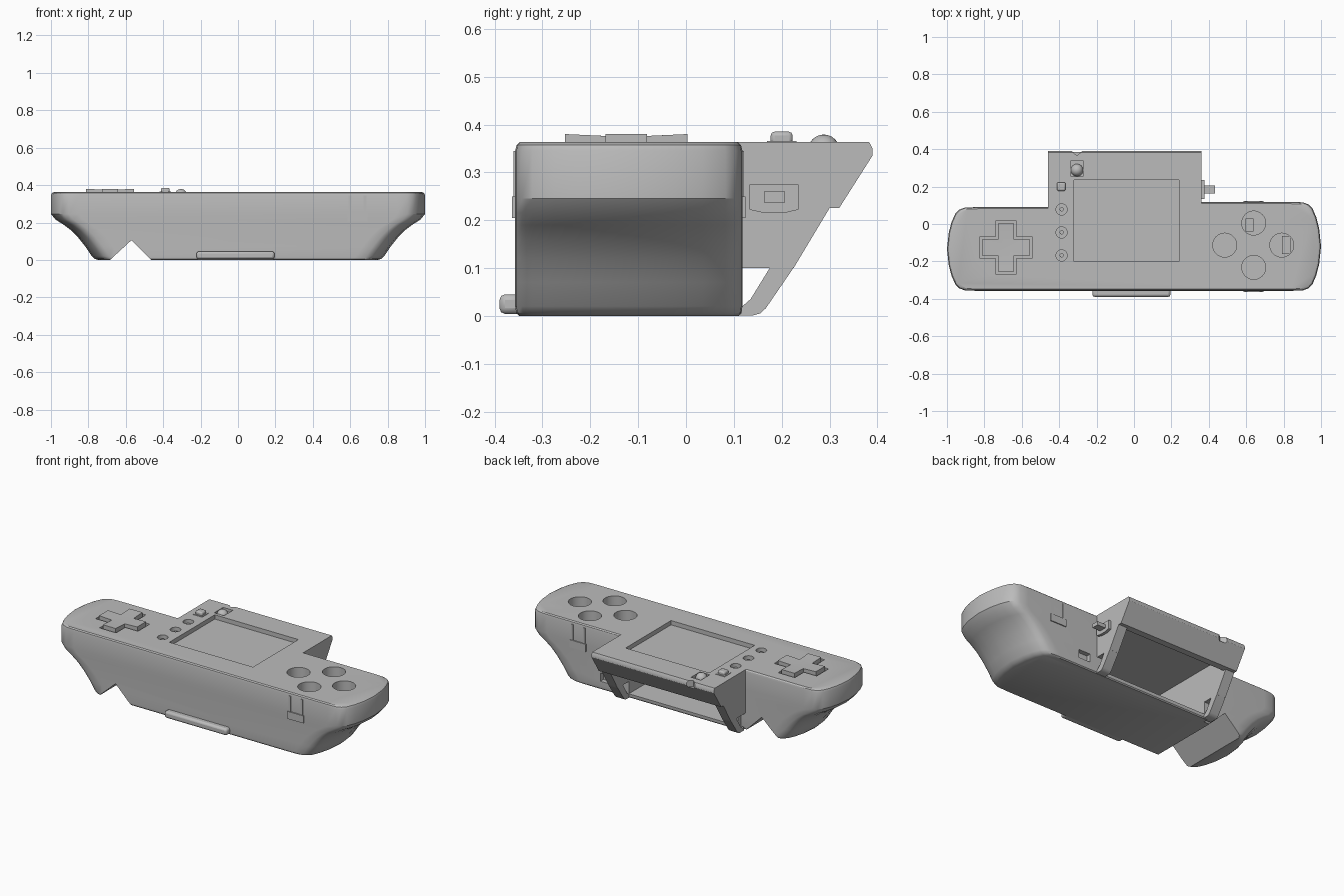
import bpy, bmesh, math
from mathutils import Vector

old = bpy.data.objects.get("Cube")
if old:
    bpy.data.objects.remove(old, do_unlink=True)

grey = bpy.data.materials.new("plain grey")
grey.use_nodes = True
grey.diffuse_color = (0.5, 0.5, 0.5, 1)
grey.node_tree.nodes["Principled BSDF"].inputs["Base Color"].default_value = (0.5, 0.5, 0.5, 1)


def finish(name, bm):
    bmesh.ops.recalc_face_normals(bm, faces=bm.faces)
    mesh = bpy.data.meshes.new(name)
    bm.to_mesh(mesh)
    bm.free()
    mesh.materials.append(grey)
    ob = bpy.data.objects.new(name, mesh)
    bpy.context.collection.objects.link(ob)
    return ob


def loft(name, rings):
    """Skin equal-length closed rings and cap both ends."""
    bm = bmesh.new()
    loops = [[bm.verts.new(p) for p in ring] for ring in rings]
    n = len(loops[0])
    for a, b in zip(loops, loops[1:]):
        for i in range(n):
            j = (i + 1) % n
            bm.faces.new((a[i], a[j], b[j], b[i]))
    bm.faces.new(loops[0])
    bm.faces.new(loops[-1])
    return finish(name, bm)


def prism(name, pts, axis, a, b):
    """Extrude a 2D outline along an axis from a to b."""
    put = {"x": lambda p, t: (t, p[0], p[1]),
           "y": lambda p, t: (p[0], t, p[1]),
           "z": lambda p, t: (p[0], p[1], t)}[axis]
    return loft(name, [[put(p, t) for p in pts] for t in (a, b)])


def box(name, x0, x1, y0, y1, z0, z1):
    return prism(name, [(x0, y0), (x1, y0), (x1, y1), (x0, y1)], "z", z0, z1)


def circle(x, y, r, n=32):
    return [(x + r * math.cos(k * math.tau / n), y + r * math.sin(k * math.tau / n)) for k in range(n)]


def cross(x, y, l, w):
    quarter = [(l, -w), (l, w), (w, w)]
    pts = []
    for _ in range(4):
        pts += quarter
        quarter = [(-q, p) for p, q in quarter]
    return [(x + p, y + q) for p, q in pts]


def activate(ob):
    bpy.ops.object.select_all(action="DESELECT")
    ob.select_set(True)
    bpy.context.view_layer.objects.active = ob


def boolean(ob, other, operation="DIFFERENCE"):
    mod = ob.modifiers.new("cut", "BOOLEAN")
    mod.operation, mod.solver, mod.object = operation, "EXACT", other
    activate(ob)
    bpy.ops.object.modifier_apply(modifier=mod.name)
    bpy.data.objects.remove(other, do_unlink=True)


def bevel(ob, width):
    mod = ob.modifiers.new("soft edges", "BEVEL")
    mod.width, mod.segments, mod.limit_method = width, 2, "ANGLE"
    return ob


TOP, FRONT = 0.363, -0.357


# Main body: bowed ends that sweep inward toward the base
def end_cap(back):
    mid, half = (FRONT + back) / 2, (back - FRONT) / 2
    cap = [(0.85, -1), (0.905, -0.99), (0.935, -0.94), (0.955, -0.85), (0.975, -0.65),
           (0.99, -0.4), (1, 0)]
    cap += [(x, -t) for x, t in reversed(cap[:-1])]
    return [(x, mid + t * half) for x, t in cap]


def outline(z, reach, inset):
    right = [(x - 1 + reach, y) for x, y in end_cap(0.118)]
    left = [(1 - x - reach, y) for x, y in reversed(end_cap(0.09))]
    pts = right + [(-0.43, 0.118), (-0.43, 0.09)] + left
    cy = (FRONT + 0.118) / 2
    return [(x * (1 - inset), cy + (y - cy) * (1 - inset * 4), z) for x, y in pts]


layers = [(0, 0.755, 0.008), (0.006, 0.768, 0.002), (0.02, 0.782, 0), (0.07, 0.815, 0),
          (0.12, 0.855, 0), (0.16, 0.895, 0), (0.19, 0.935, 0), (0.215, 0.975, 0),
          (0.245, 1, 0), (0.345, 1, 0), (0.357, 0.998, 0.003), (TOP, 0.994, 0.01)]
body = loft("main_body", [outline(*layer) for layer in layers])

# Raised rear section with a slanted back
head = prism("rear_section", [(0, 0.1), (0.225, 0.1), (0.30, 0.225), (0.32, 0.225), (0.39, 0.335),
                              (0.39, 0.35), (0.383, TOP), (0, TOP)], "x", -0.46, 0.36)
boolean(body, head, "UNION")

# Cut-outs: base notch, open bay at the back, screen recess, control holes
boolean(body, prism("notch_cut", [(-0.695, -0.01), (-0.57, 0.105), (-0.455, -0.01)], "y", -0.5, 0.5))
boolean(body, prism("bay_cut", [(-0.3, 0.025), (0.5, 0.025), (0.5, 0.225), (0.28, 0.225),
                                (0.32, 0.31), (-0.3, 0.31)], "x", -0.40, 0.30))
boolean(body, box("screen_cut", -0.32, 0.24, -0.2, 0.235, 0.337, 0.5))
boolean(body, prism("edge_notch_cut", [(-0.345, 0.4), (-0.305, 0.365), (-0.265, 0.4)], "z", 0.325, 0.5))
boolean(body, box("ball_seat_cut", -0.338, -0.272, 0.255, 0.34, 0.345, 0.5))
boolean(body, box("port_cut", 0.41, 0.49, 0.09, 0.2, 0.05, 0.1))
boolean(body, prism("pad_cut", cross(-0.685, -0.125, 0.142, 0.056), "z", 0.335, 0.5))
buttons = [(0.64, 0.005), (0.485, -0.113), (0.79, -0.113), (0.64, -0.232)]
for x, y in buttons:
    boolean(body, prism("button_cut", circle(x, y, 0.064), "z", 0.27, 0.5))
small_holes = [(-0.387, y) for y in (0.078, -0.045, -0.168)]
for x, y in small_holes:
    boolean(body, prism("small_cut", circle(x, y, 0.03, 20), "z", 0.325, 0.5))

# Posts inside the small holes, and ledges inside two of the large holes
for x, y in small_holes:
    prism("small_post", circle(x, y, 0.011, 12), "z", 0.32, 0.35)
box("hole_ledge", 0.595, 0.64, -0.04, 0.03, 0.265, 0.3)
box("hole_ledge", 0.79, 0.84, -0.16, -0.065, 0.265, 0.3)

# Slanted legs joining the rear section to the base
for x in (-0.46, 0.30):
    prism("rear_leg", [(0.10, 0.001), (0.14, 0.001), (0.155, 0.005), (0.167, 0.016), (0.23, 0.108),
                       (0.18, 0.108), (0.135, 0.035), (0.118, 0.02), (0.10, 0.02)], "x", x, x + 0.06)

# Direction pad with dished middle
bm = bmesh.new()
lower, upper = [[bm.verts.new((x, y, z)) for x, y in cross(-0.685, -0.125, 0.128, 0.043)]
                for z in (0.33, 0.38)]
for i in range(12):
    j = (i + 1) % 12
    bm.faces.new((lower[i], lower[j], upper[j], upper[i]))
    if i % 3 == 2:
        upper[i].co.z = 0.376
hub = bm.verts.new((-0.685, -0.125, 0.374))
for i in range(12):
    bm.faces.new((upper[i], upper[(i + 1) % 12], hub))
bm.faces.new(lower)
finish("direction_pad", bm)

# Small square button, round ball button, side switch
bevel(box("square_button", -0.412, -0.366, 0.177, 0.223, 0.35, 0.385), 0.008)
box("button_frame", -0.42, -0.358, 0.169, 0.231, 0.355, 0.366)
bm = bmesh.new()
bmesh.ops.create_uvsphere(bm, u_segments=24, v_segments=12, radius=0.033)
bmesh.ops.translate(bm, verts=bm.verts, vec=Vector((-0.305, 0.288, 0.346)))
finish("ball_button", bm)
prism("switch_plate", [(0.133, 0.275), (0.235, 0.275), (0.235, 0.222), (0.205, 0.215),
                       (0.163, 0.215), (0.133, 0.222)], "x", 0.35, 0.377)
box("switch_peg", 0.37, 0.432, 0.163, 0.207, 0.237, 0.26)

# Strap clips on the front and back faces, and the ridge along the front base
for y0, y1 in ((-0.364, -0.35), (0.11, 0.124)):
    box("clip_bar", 0.585, 0.692, y0, y1, 0.205, 0.25)
    for x in (0.592, 0.672):
        box("clip_prong", x, x + 0.014, y0 + 0.003, y1 - 0.003, 0.25, 0.345)
bevel(box("front_ridge", -0.222, 0.195, -0.39, -0.34, 0.004, 0.045), 0.012)

# Smooth shading with sharp edges kept
for ob in list(bpy.context.scene.objects):
    if ob.type == "MESH":
        activate(ob)
        bpy.ops.object.shade_smooth_by_angle(angle=math.radians(30))
